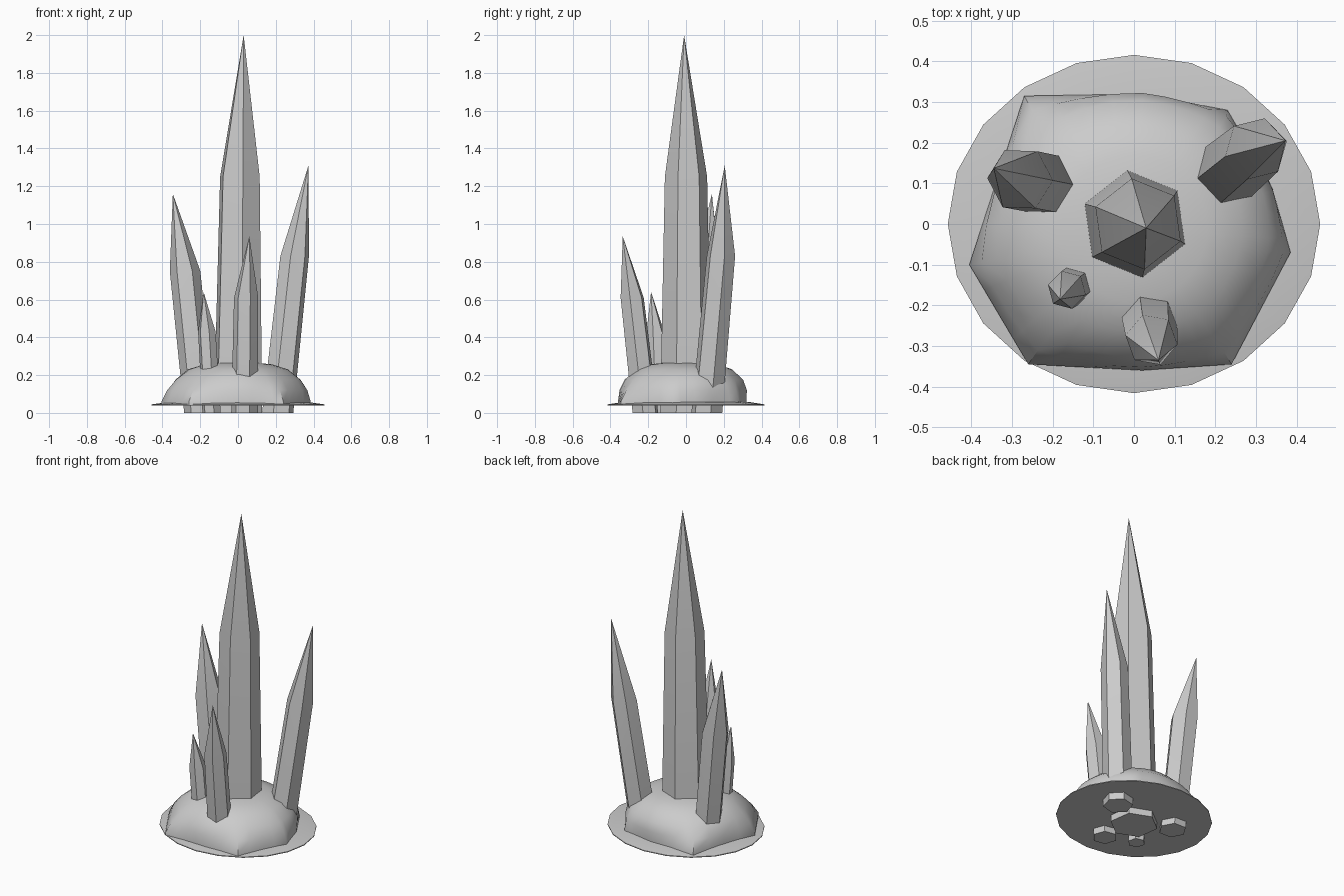
import bpy
import bmesh
from math import atan2, cos, sin, pi, radians
from mathutils import Vector

cube = bpy.data.objects.get("Cube")
if cube:
    bpy.data.objects.remove(cube, do_unlink=True)

grey = bpy.data.materials.new("stone grey")
grey.use_nodes = True
grey.diffuse_color = (0.6, 0.6, 0.6, 1)
grey.node_tree.nodes["Principled BSDF"].inputs["Base Color"].default_value = grey.diffuse_color


def loft(name, rings, tip, angle):
    """Skin a stack of vertex rings, close the bottom and fan the top to a tip."""
    bm = bmesh.new()
    loops = [[bm.verts.new(p) for p in ring] for ring in rings]
    top = bm.verts.new(tip)
    n = len(loops[0])
    bm.faces.new(loops[0][::-1])
    for i in range(n):
        j = (i + 1) % n
        for low, high in zip(loops, loops[1:]):
            bm.faces.new((low[i], low[j], high[j], high[i]))
        bm.faces.new((loops[-1][i], loops[-1][j], top))
    bmesh.ops.recalc_face_normals(bm, faces=bm.faces)
    mesh = bpy.data.meshes.new(name)
    bm.to_mesh(mesh)
    bm.free()
    mesh.materials.append(grey)
    obj = bpy.data.objects.new(name, mesh)
    bpy.context.collection.objects.link(obj)
    bpy.ops.object.select_all(action='DESELECT')
    obj.select_set(True)
    bpy.context.view_layer.objects.active = obj
    bpy.ops.object.shade_smooth_by_angle(angle=radians(angle))
    return obj


def hexagon(x, y, z, r, turn):
    return [(x + r * cos(radians(turn) + k * pi / 3),
             y + r * sin(radians(turn) + k * pi / 3), z) for k in range(6)]


# Crystals: foot (x, y, r), shoulder (x, y, z, r), tip, turn in degrees
crystals = {
    "main_crystal": ((0, 0, .138), (.01, 0, 1.25, .113), (.03, -.01, 2), 38),
    "left_crystal": ((.21, .11, .085), (.3, .185, .83, .078), (.373, .205, 1.31), 14),
    "right_crystal": ((-.205, .095, .08), (-.28, .11, .75, .081), (-.345, .137, 1.16), -2),
    "front_crystal": ((.035, -.215, .072), (.043, -.285, .61, .065), (.06, -.335, .935), -10),
    "small_crystal": ((-.14, -.145, .05), (-.165, -.162, .43, .048), (-.182, -.185, .64), -15),
}
for name, (foot, shoulder, tip, turn) in crystals.items():
    loft(name, [hexagon(foot[0], foot[1], 0, foot[2], turn),
                hexagon(*shoulder, turn)], tip, 30)

# Mound: uneven angular foot that rounds off towards the top
corners = [(.385, -.07), (.34, .09), (.23, .28), (.02, .32), (-.27, .315),
           (-.405, -.1), (-.26, -.345), (.02, -.36), (.24, -.345)]
foot = []
for a, b in zip(corners, corners[1:] + corners[:1]):
    foot += [Vector(a).lerp(Vector(b), k / 4) for k in range(4)]


def mound_ring(rx, ry, z, blend):
    ring = []
    for p in foot:
        t = atan2(p.y, p.x)
        q = Vector((rx * cos(t), ry * sin(t) - .01)).lerp(p, blend)
        ring.append((q.x, q.y, z))
    return ring


mound = [mound_ring(.4, .36, .042, 1), mound_ring(.4, .36, .06, 1),
         mound_ring(.355, .335, .12, .5), mound_ring(.325, .31, .175, .15),
         mound_ring(.265, .255, .23, 0), mound_ring(.18, .18, .257, 0),
         mound_ring(.09, .09, .266, 0)]
loft("mound", mound, (0, 0, .268), 40)

# Thin skirt around the mound
rim = [(.458 * cos(k * pi / 10), .416 * sin(k * pi / 10)) for k in range(20)]
loft("ground_skirt", [[(x, y, .04) for x, y in rim],
                      [(x, y, .045) for x, y in rim],
                      [(x * .8, y * .8, .058) for x, y in rim]], (0, 0, .06), 30)
